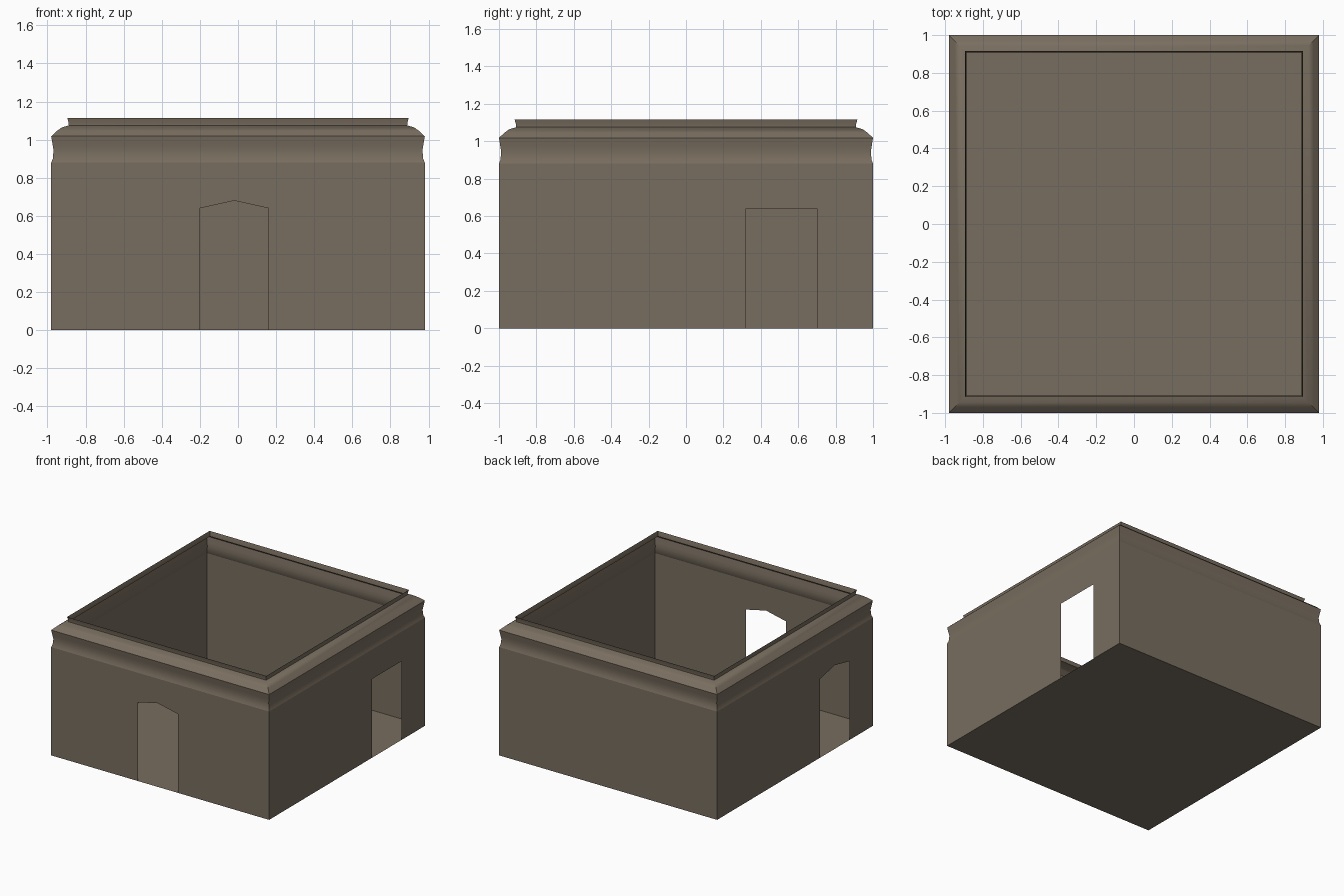
import bpy, bmesh
from mathutils import Vector

if "Cube" in bpy.data.objects:
    bpy.data.objects.remove(bpy.data.objects["Cube"])

HX, HY = 0.98, 1.0      # half footprint
WALL_TOP = 0.88

stone = bpy.data.materials.new("brown_stone")
stone.diffuse_color = (0.19, 0.155, 0.115, 1)
stone.use_nodes = True
stone.node_tree.nodes["Principled BSDF"].inputs["Base Color"].default_value = stone.diffuse_color


def make(name, faces):
    """Object from a list of polygons, shared corners welded."""
    bm = bmesh.new()
    for f in faces:
        bm.faces.new([bm.verts.new(p) for p in f])
    bmesh.ops.remove_doubles(bm, verts=bm.verts, dist=1e-5)
    me = bpy.data.meshes.new(name)
    bm.to_mesh(me)
    bm.free()
    me.materials.append(stone)
    ob = bpy.data.objects.new(name, me)
    bpy.context.collection.objects.link(ob)
    return ob


def ring(inset, z):
    x, y = HX - inset, HY - inset
    return [Vector(p) for p in ((-x, -y, z), (x, -y, z), (x, y, z), (-x, y, z))]


def wall(name, start, end, door=None):
    """Thin wall from start to end; door = (u0, u1, spring height, peak height)."""
    a, b = Vector(start), Vector(end)
    length = (b - a).length
    outline = [(0, 0)]
    if door:
        u0, u1, h, peak = door
        outline += [(u0, 0), (u0, h)]
        if peak > h:
            outline.append(((u0 + u1) / 2, peak))
        outline += [(u1, h), (u1, 0)]
    outline += [(length, 0), (length, WALL_TOP), (0, WALL_TOP)]
    d = (b - a) / length
    return make(name, [[a + d * u + Vector((0, 0, z)) for u, z in outline]])


# Floor
c = ring(0, 0)
make("floor", [c[::-1]])

# Walls, counter-clockwise, with three doorways
wall("front_wall", c[0], c[1], (0.78, 1.14, 0.64, 0.68))
wall("right_wall", c[1], c[2], (1.32, 1.70, 0.64, 0.64))
wall("back_wall", c[2], c[3])
wall("left_wall", c[3], c[0], (1.32, 1.70, 0.64, 0.68))

# Cornice and flared rim: moulding profile (inset, z) swept around the walls
profile = [(0, WALL_TOP), (0.008, 0.90), (0.012, 0.945), (0.007, 0.975), (0, 1.018),
           (0.03, 1.046), (0.055, 1.064), (0.092, 1.075), (0.091, 1.09), (0.084, 1.115)]
rings = [ring(*p) for p in profile]
cornice = make("cornice", [(lo[i], lo[(i + 1) % 4], hi[(i + 1) % 4], hi[i])
                           for lo, hi in zip(rings, rings[1:]) for i in range(4)])
bpy.context.view_layer.objects.active = cornice
cornice.select_set(True)
bpy.ops.object.shade_smooth_by_angle(angle=0.52)
